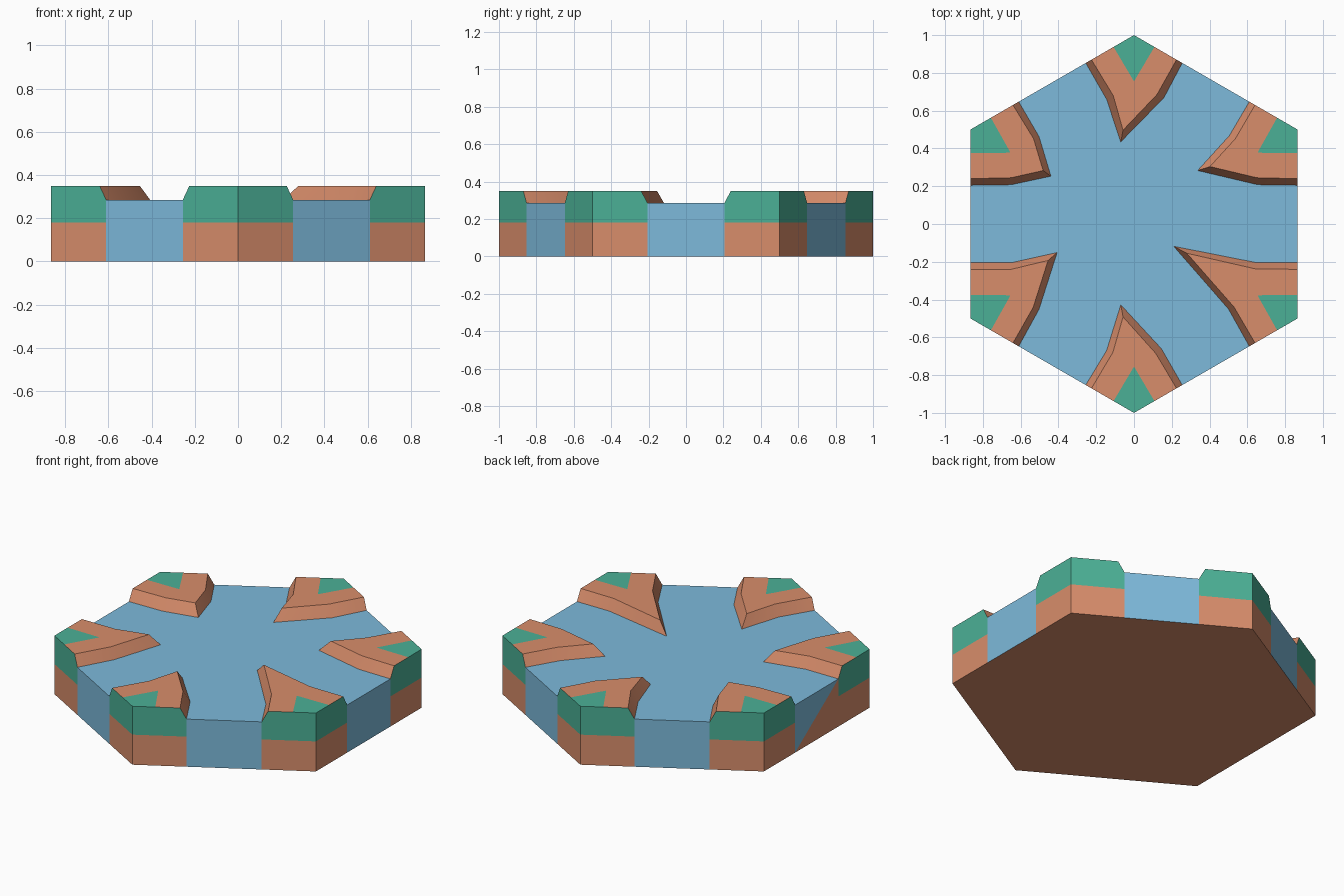
import bpy, bmesh, math
from mathutils import Vector

if "Cube" in bpy.data.objects:
    bpy.data.objects.remove(bpy.data.objects["Cube"])

H, WATER, BAND = 0.35, 0.285, 0.18      # bank top, water level, soil/grass line
BASE_T, TOP_T, KITE_T = 0.295, 0.26, 0.125   # distances from a corner along the edge


def material(name, rgb):
    m = bpy.data.materials.new(name)
    lin = [((c / 255 + 0.055) / 1.055) ** 2.4 for c in rgb]
    m.diffuse_color = (*lin, 1)
    m.use_nodes = True
    m.node_tree.nodes["Principled BSDF"].inputs["Base Color"].default_value = m.diffuse_color
    return m


mats = [material("soil", (216, 141, 107)), material("grass", (75, 176, 150)),
        material("water", (125, 186, 219))]
SOIL, GRASS, BLUE = 0, 1, 2

# Bank outlines, counter-clockwise from the corner at 30 degrees:
# three points at water level, three along the upper rim
banks = [
    ([(.655, .208), (.337, .283), (.505, .468)], [(.65, .245), (.402, .304), (.537, .452)]),
    ([(.158, .668), (-.07, .435), (-.145, .66)], [(.122, .686), (-.058, .497), (-.11, .68)]),
    ([(-.503, .463), (-.44, .253), (-.65, .208)], [(-.532, .452), (-.481, .283), (-.65, .245)]),
    ([(-.65, -.205), (-.407, -.151), (-.503, -.452)], [(-.65, -.24), (-.455, -.193), (-.534, -.442)]),
    ([(-.145, -.67), (-.07, -.428), (.145, -.66)], [(-.112, -.68), (-.058, -.492), (.115, -.685)]),
    ([(.5, -.45), (.21, -.118), (.65, -.205)], [(.53, -.44), (.28, -.155), (.645, -.238)]),
]
corners = [Vector((math.cos(math.radians(30 + 60 * k)), math.sin(math.radians(30 + 60 * k))))
           for k in range(6)]

bm = bmesh.new()


def face(points, mat):
    f = bm.faces.new([bm.verts.new(p) for p in points])
    f.material_index = mat


def at(p, z):
    return (p[0], p[1], z)


water_outline, floor = [], []
for k, (low, rim) in enumerate(banks):
    c = corners[k]
    prev, nxt = corners[k - 1], corners[(k + 1) % 6]
    b0, b1 = c.lerp(prev, BASE_T), c.lerp(nxt, BASE_T)
    t0, t1 = c.lerp(prev, TOP_T), c.lerp(nxt, TOP_T)
    e0, e1 = c.lerp(prev, KITE_T), c.lerp(nxt, KITE_T)
    inner = c * 0.755
    low, rim = [b0, *low, b1], [t0, *rim, t1]
    water_outline += [at(p, WATER) for p in low]
    floor += [at(p, 0) for p in (b0, c, b1)]

    # Bank slopes, bank top and green corner patch
    for i in range(4):
        face([at(low[i], WATER), at(rim[i], H), at(rim[i + 1], H), at(low[i + 1], WATER)], SOIL)
    face([at(p, H) for p in reversed([e0, inner, e1, *reversed(rim)])], SOIL)
    face([at(p, H) for p in (c, e1, inner, e0)], GRASS)

    # Corner walls: soil below, grass above
    for b, t, e in ((b0, t0, e0), (b1, t1, e1)):
        face([at(b, 0), at(c, 0), at(c, BAND), at(b, BAND)], SOIL)
        face([at(b, BAND), at(c, BAND), at(c, H), at(e, H), at(t, H), at(b, WATER)], GRASS)

    # River mouth wall towards the next corner
    n = nxt.lerp(c, BASE_T)
    if k == 2:   # the left mouth is half soil, split on the diagonal
        face([at(b1, 0), at(n, 0), at(n, WATER)], SOIL)
        face([at(b1, 0), at(n, WATER), at(b1, WATER)], BLUE)
    else:
        face([at(b1, 0), at(n, 0), at(n, BAND), at(n, WATER),
              at(b1, WATER), at(b1, BAND)], BLUE)

# Water surface and underside
face(water_outline, BLUE)
face(floor[::-1], SOIL)

bmesh.ops.remove_doubles(bm, verts=bm.verts, dist=1e-4)
bmesh.ops.recalc_face_normals(bm, faces=bm.faces)
mesh = bpy.data.meshes.new("river_crossing_tile")
bm.to_mesh(mesh)
bm.free()
for m in mats:
    mesh.materials.append(m)
tile = bpy.data.objects.new("river_crossing_tile", mesh)
bpy.context.collection.objects.link(tile)
bpy.context.view_layer.objects.active = tile
tile.select_set(True)
bpy.ops.object.shade_smooth_by_angle(angle=math.radians(35))
